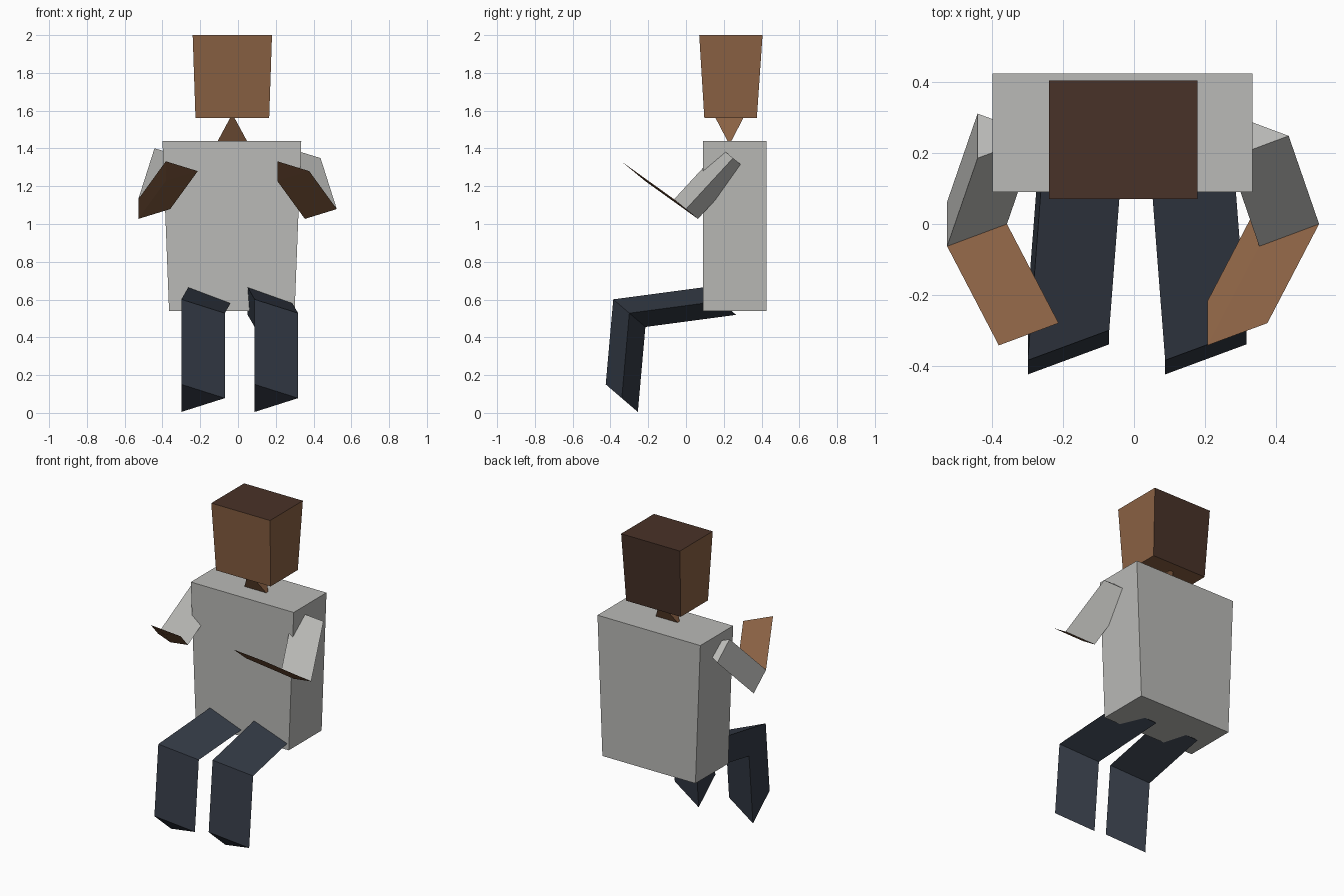
import bpy
import bmesh
from mathutils import Vector

cube = bpy.data.objects.get("Cube")
if cube:
    bpy.data.objects.remove(cube, do_unlink=True)


def material(name, rgb):
    mat = bpy.data.materials.new(name)
    mat.use_nodes = True
    mat.diffuse_color = (*rgb, 1)
    mat.node_tree.nodes["Principled BSDF"].inputs["Base Color"].default_value = (*rgb, 1)
    return mat


skin = material("brown skin", (0.255, 0.12, 0.057))
hair = material("dark hair", (0.066, 0.032, 0.021))
shirt = material("grey shirt", (0.49, 0.49, 0.472))
trousers = material("navy trousers", (0.035, 0.044, 0.062))


def finish(name, bm, *mats):
    """Turn a bmesh into a flat shaded object."""
    bmesh.ops.recalc_face_normals(bm, faces=bm.faces)
    mesh = bpy.data.meshes.new(name)
    bm.to_mesh(mesh)
    bm.free()
    for mat in mats:
        mesh.materials.append(mat)
    obj = bpy.data.objects.new(name, mesh)
    bpy.context.collection.objects.link(obj)
    return obj


def loft(name, rings, *mats):
    """Skin closed rings of points into a capped solid."""
    bm = bmesh.new()
    loops = [[bm.verts.new(p) for p in ring] for ring in rings]
    for low, high in zip(loops, loops[1:]):
        for i in range(len(low)):
            j = (i + 1) % len(low)
            bm.faces.new((low[i], low[j], high[j], high[i]))
    bm.faces.new(loops[0][::-1])
    bm.faces.new(loops[-1])
    return finish(name, bm, *mats)


def rectangle(x0, x1, y0, y1, z):
    return [(x0, y0, z), (x1, y0, z), (x1, y1, z), (x0, y1, z)]


def triangle(tip, width, depth, rise):
    """Three-sided limb section, with its tip towards +x."""
    tip = Vector(tip)
    return [tip,
            tip + Vector((-width, -depth, rise)),
            tip + Vector((-width, depth, -rise))]


# Torso, slightly narrower at the waist
loft("torso", [rectangle(-0.365, 0.30, 0.09, 0.425, 0.54),
               rectangle(-0.40, 0.335, 0.09, 0.425, 1.44)], shirt)

# Head, with hair on the top and back faces
head = loft("head", [rectangle(-0.225, 0.165, 0.097, 0.375, 1.56),
                     rectangle(-0.24, 0.18, 0.07, 0.405, 2.0)], skin, hair)
for face in head.data.polygons:
    if face.normal.z > 0.7 or face.normal.y > 0.7:
        face.material_index = 1

# Neck: a wedge between two crossed edges
bm = bmesh.new()
corners = [bm.verts.new(p) for p in ((-0.118, 0.23, 1.42), (0.058, 0.23, 1.42),
                                     (-0.03, 0.145, 1.583), (-0.03, 0.315, 1.583))]
for skip in range(4):
    bm.faces.new([v for i, v in enumerate(corners) if i != skip])
finish("neck", bm, skin)

# Limbs: the joints mirror, the triangular sections all point the same way
leg_section = (0.23, 0.085, 0.073)
arm_section = (0.169, 0.063, 0.052)
for side, inward, knee_x, elbow_x in (("right", 1, -0.07, -0.359),
                                      ("left", -1, 0.318, 0.523)):
    hip = triangle((knee_x + inward * 0.037, 0.18, 0.592), *leg_section)
    knee = triangle((knee_x, -0.30, 0.528), *leg_section)
    foot = triangle((knee_x, -0.34, 0.078), *leg_section)
    loft(side + "_leg", [hip, knee, foot], trousers)

    shoulder = triangle((elbow_x + inward * 0.086, 0.249, 1.349), *arm_section)
    elbow = triangle((elbow_x, 0.0, 1.079), *arm_section)
    hand = triangle((elbow_x + inward * 0.146, -0.28, 1.28), *arm_section)
    loft(side + "_upper_arm", [shoulder, elbow], shirt)
    loft(side + "_forearm", [elbow, hand], skin)
